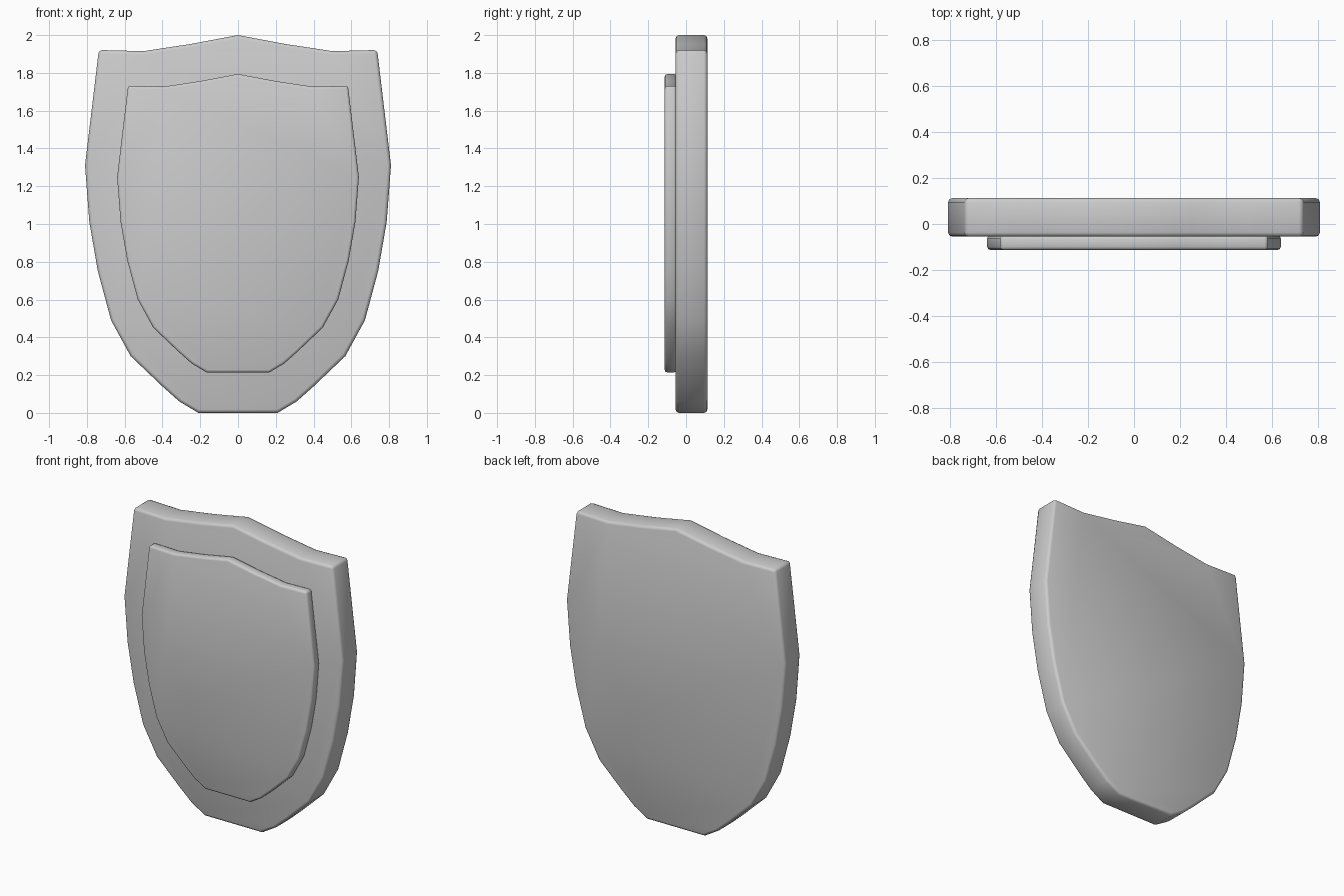
import bpy
import bmesh
import math

if "Cube" in bpy.data.objects:
    bpy.data.objects.remove(bpy.data.objects["Cube"], do_unlink=True)

# One plain grey for the whole shield
grey = bpy.data.materials.new("light grey")
grey.use_nodes = True
colour = (0.6, 0.6, 0.6, 1)
grey.diffuse_color = colour
grey.node_tree.nodes["Principled BSDF"].inputs["Base Color"].default_value = colour

# Half outline (x, z) from the top peak down to the flat foot
HALF = [(0, 2.0), (0.25, 1.953), (0.5, 1.915), (0.737, 1.921), (0.81, 1.31),
        (0.787, 1.01), (0.742, 0.75), (0.672, 0.49), (0.568, 0.30),
        (0.40, 0.14), (0.31, 0.06), (0.21, 0.0)]


def shield_plate(name, y_front, y_back, scale, lift, bevel):
    """Extrude the mirrored outline along y and round its rims."""
    outline = HALF + [(-x, z) for x, z in reversed(HALF[1:])]
    bm = bmesh.new()
    ring = [bm.verts.new((x * scale, y_front, z * scale + lift)) for x, z in outline]
    face = bm.faces.new(ring)
    extruded = bmesh.ops.extrude_face_region(bm, geom=[face], use_keep_orig=True)
    for item in extruded["geom"]:
        if isinstance(item, bmesh.types.BMVert):
            item.co.y = y_back
    bmesh.ops.recalc_face_normals(bm, faces=bm.faces)
    mesh = bpy.data.meshes.new(name)
    bm.to_mesh(mesh)
    bm.free()
    mesh.materials.append(grey)

    obj = bpy.data.objects.new(name, mesh)
    bpy.context.collection.objects.link(obj)
    rim = obj.modifiers.new("rounded_rim", "BEVEL")
    rim.width = bevel
    rim.segments = 2
    rim.limit_method = "ANGLE"
    rim.angle_limit = math.radians(50)

    bpy.ops.object.select_all(action="DESELECT")
    obj.select_set(True)
    bpy.context.view_layer.objects.active = obj
    bpy.ops.object.modifier_apply(modifier=rim.name)
    bpy.ops.object.shade_smooth_by_angle(angle=math.radians(50))
    return obj


# Thick body with a smaller raised panel on the front
shield_body = shield_plate("shield_body", -0.055, 0.113, 1.0, 0.0, 0.018)
raised_panel = shield_plate("raised_panel", -0.113, -0.05, 0.79, 0.214, 0.014)
